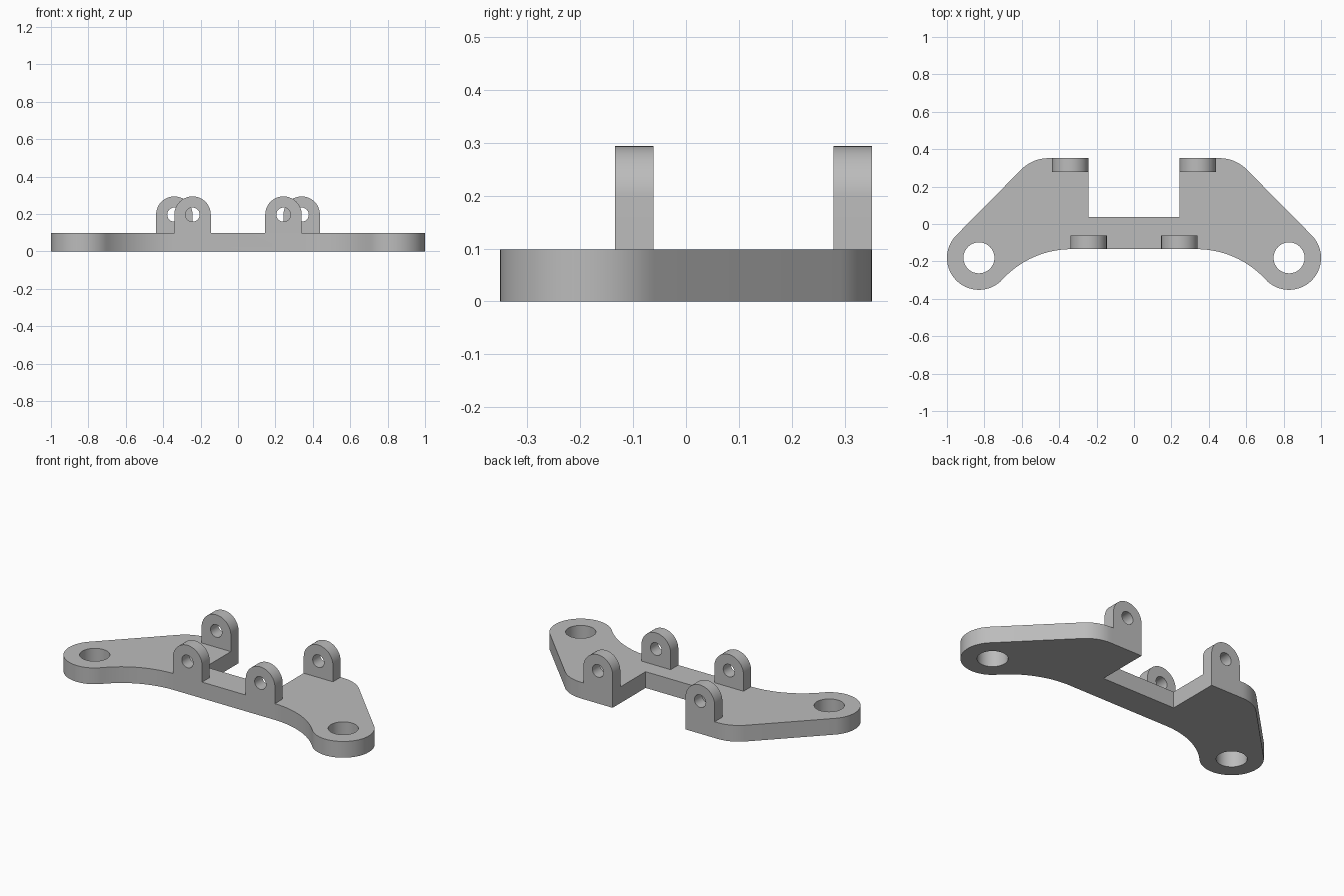
import bpy, bmesh
from math import cos, sin, pi, radians, atan2, sqrt, degrees
from mathutils import Matrix, Vector

cube = bpy.data.objects.get("Cube")
if cube:
    bpy.data.objects.remove(cube, do_unlink=True)

THICK = 0.098                       # plate thickness
LUG, LUG_R = (0.829, -0.181), 0.171
FRONT, BACK = -0.1345, 0.352        # plate edges in y
TAB_R, TAB_Z = 0.0975, 0.1965       # tab rounding and eye height

steel = bpy.data.materials.new("plain grey")
steel.use_nodes = True
GREY = (0.5, 0.5, 0.5, 1)
steel.diffuse_color = GREY
steel.node_tree.nodes["Principled BSDF"].inputs["Base Color"].default_value = GREY


def arc(centre, radius, start, end, steps=16):
    """Points on an arc, angles in degrees."""
    angles = [radians(start + (end - start) * i / steps) for i in range(steps + 1)]
    return [(centre[0] + radius * cos(a), centre[1] + radius * sin(a)) for a in angles]


def prism(name, outline, matrix, depth):
    """Extrude a flat outline along its own z and place it."""
    bm = bmesh.new()
    face = bm.faces.new([bm.verts.new((u, v, 0)) for u, v in outline])
    top = bmesh.ops.extrude_face_region(bm, geom=[face])["geom"]
    moved = [g for g in top if isinstance(g, bmesh.types.BMVert)]
    bmesh.ops.translate(bm, verts=moved, vec=(0, 0, depth))
    bmesh.ops.transform(bm, matrix=matrix, verts=bm.verts)
    bmesh.ops.recalc_face_normals(bm, faces=bm.faces)
    mesh = bpy.data.meshes.new(name)
    bm.to_mesh(mesh)
    bm.free()
    mesh.materials.append(steel)
    obj = bpy.data.objects.new(name, mesh)
    bpy.context.collection.objects.link(obj)
    return obj


def combine(target, tool, operation):
    """Apply a boolean and discard the tool."""
    mod = target.modifiers.new(operation, 'BOOLEAN')
    mod.operation, mod.solver, mod.object = operation, 'EXACT', tool
    bpy.context.view_layer.objects.active = target
    bpy.ops.object.modifier_apply(modifier=mod.name)
    bpy.data.objects.remove(tool, do_unlink=True)


def upright(x, y):
    """Stand an outline up in the xz plane, extruding towards -y."""
    return Matrix.Translation((x, y, 0)) @ Matrix.Rotation(pi / 2, 4, 'X')


# Plate outline: the concave front fillet is tangent to the edge and the lug
fillet_r = 0.5
rise = LUG[1] - (FRONT - fillet_r)
fillet = (LUG[0] - sqrt((fillet_r + LUG_R) ** 2 - rise ** 2), FRONT - fillet_r)
touch = degrees(atan2(rise, LUG[0] - fillet[0]))
corner_r = 0.205
half = arc(fillet, fillet_r, 90, touch, 20)
half += arc(LUG, LUG_R, touch - 180, 45, 40)[1:]
half += arc((0.457, BACK - corner_r), corner_r, 45, 90, 10)
half += [(0.243, BACK), (0.243, 0.038)]
outline = half + [(-x, y) for x, y in reversed(half)]
plate = prism("mounting_bracket", outline, Matrix(), THICK)

# Upright tabs with rounded tops, flush with the front and back edges
tab_shape = [(-TAB_R, 0.03), (TAB_R, 0.03)]
tab_shape += [(x, z + TAB_Z) for x, z in arc((0, 0), TAB_R, 0, 180, 28)]
for side in (-1, 1):
    for x, y in ((0.243, FRONT + 0.073), (0.3405, BACK)):
        combine(plate, prism("tab", tab_shape, upright(side * x, y), 0.073), 'UNION')

# Bolt holes through the lugs, and eyes through the tabs
for side in (-1, 1):
    hole = prism("lug_hole", arc((0, 0), 0.083, 0, 348.75, 31),
                 Matrix.Translation((side * LUG[0], LUG[1], -0.1)), 0.3)
    combine(plate, hole, 'DIFFERENCE')
    for x, y in ((0.243, FRONT + 0.1), (0.3405, BACK + 0.02)):
        eye = prism("tab_eye", arc((0, TAB_Z), 0.038, 0, 345, 23), upright(side * x, y), 0.12)
        combine(plate, eye, 'DIFFERENCE')

# Smooth the rounded walls, keep the edges sharp
bpy.ops.object.select_all(action='DESELECT')
plate.select_set(True)
bpy.context.view_layer.objects.active = plate
bpy.ops.object.shade_smooth_by_angle(angle=radians(25))
